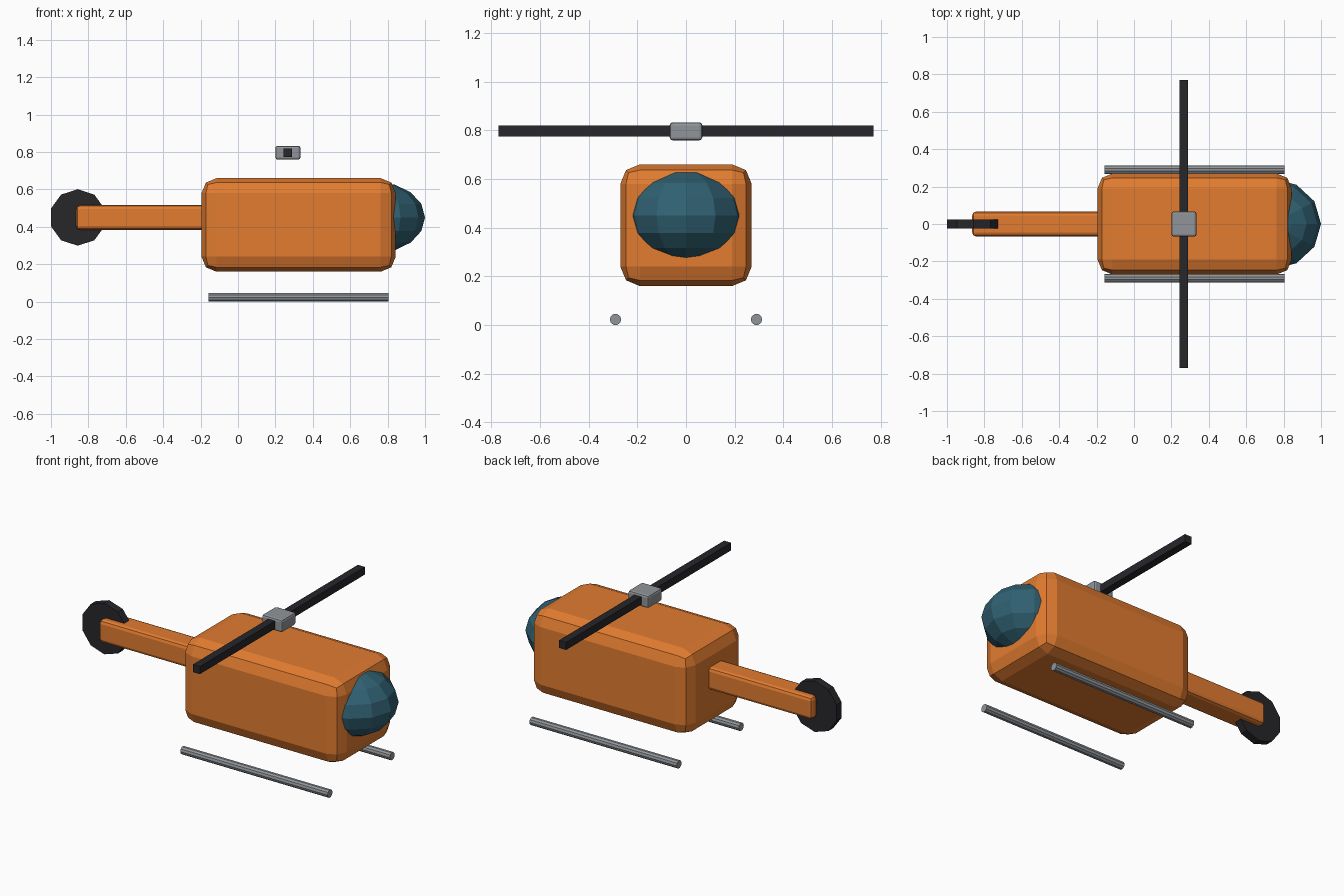
import bpy
from math import pi

if "Cube" in bpy.data.objects:
    bpy.data.objects.remove(bpy.data.objects["Cube"])


def paint(name, rgb):
    m = bpy.data.materials.new(name)
    m.diffuse_color = (*rgb, 1)
    m.use_nodes = True
    m.node_tree.nodes["Principled BSDF"].inputs["Base Color"].default_value = m.diffuse_color
    return m


orange = paint("orange", (0.76, 0.2, 0.03))
glass = paint("dark_teal", (0.03, 0.12, 0.17))
black = paint("black", (0.02, 0.02, 0.024))
grey = paint("grey", (0.28, 0.3, 0.32))


def finish(name, mat):
    ob = bpy.context.object
    ob.name = name
    ob.data.materials.append(mat)
    return ob


def box(name, lo, hi, mat, bevel=0.0, segments=2):
    centre = [(a + b) / 2 for a, b in zip(lo, hi)]
    bpy.ops.mesh.primitive_cube_add(size=1, location=centre)
    ob = finish(name, mat)
    ob.scale = [b - a for a, b in zip(lo, hi)]
    bpy.ops.object.transform_apply(location=False, rotation=False, scale=True)
    if bevel:
        mod = ob.modifiers.new("rounded_edges", 'BEVEL')
        mod.width = bevel
        mod.segments = segments
    return ob


def rod(name, centre, radius, length, rotation, mat):
    bpy.ops.mesh.primitive_cylinder_add(vertices=10, radius=radius, depth=length,
                                        location=centre, rotation=rotation)
    return finish(name, mat)


# Cabin and tail boom
box("cabin", (-0.195, -0.27, 0.16), (0.843, 0.27, 0.66), orange, 0.08)
box("tail_boom", (-0.865, -0.066, 0.384), (-0.1, 0.066, 0.516), orange, 0.02)

# Glass nose, partly sunk into the cabin
bpy.ops.mesh.primitive_uv_sphere_add(segments=12, ring_count=8, radius=1,
                                     location=(0.738, 0, 0.45))
nose = finish("nose_window", glass)
nose.scale = (0.262, 0.242, 0.19)
bpy.ops.object.transform_apply(location=False, rotation=False, scale=True)

# Main rotor
box("rotor_hub", (0.2, -0.067, 0.759), (0.334, 0.067, 0.833), grey, 0.012)
box("rotor_blade", (0.244, -0.77, 0.774), (0.29, 0.77, 0.819), black)

# Tail rotor disc
rod("tail_rotor", (-0.857, 0, 0.45), 0.151, 0.046, (pi / 2, 0, 0), black)

# Landing skids
for side, label in ((-1, "right"), (1, "left")):
    rod(label + "_skid", (0.323, side * 0.29, 0.0225), 0.0235, 0.962, (0, pi / 2, 0), grey)
